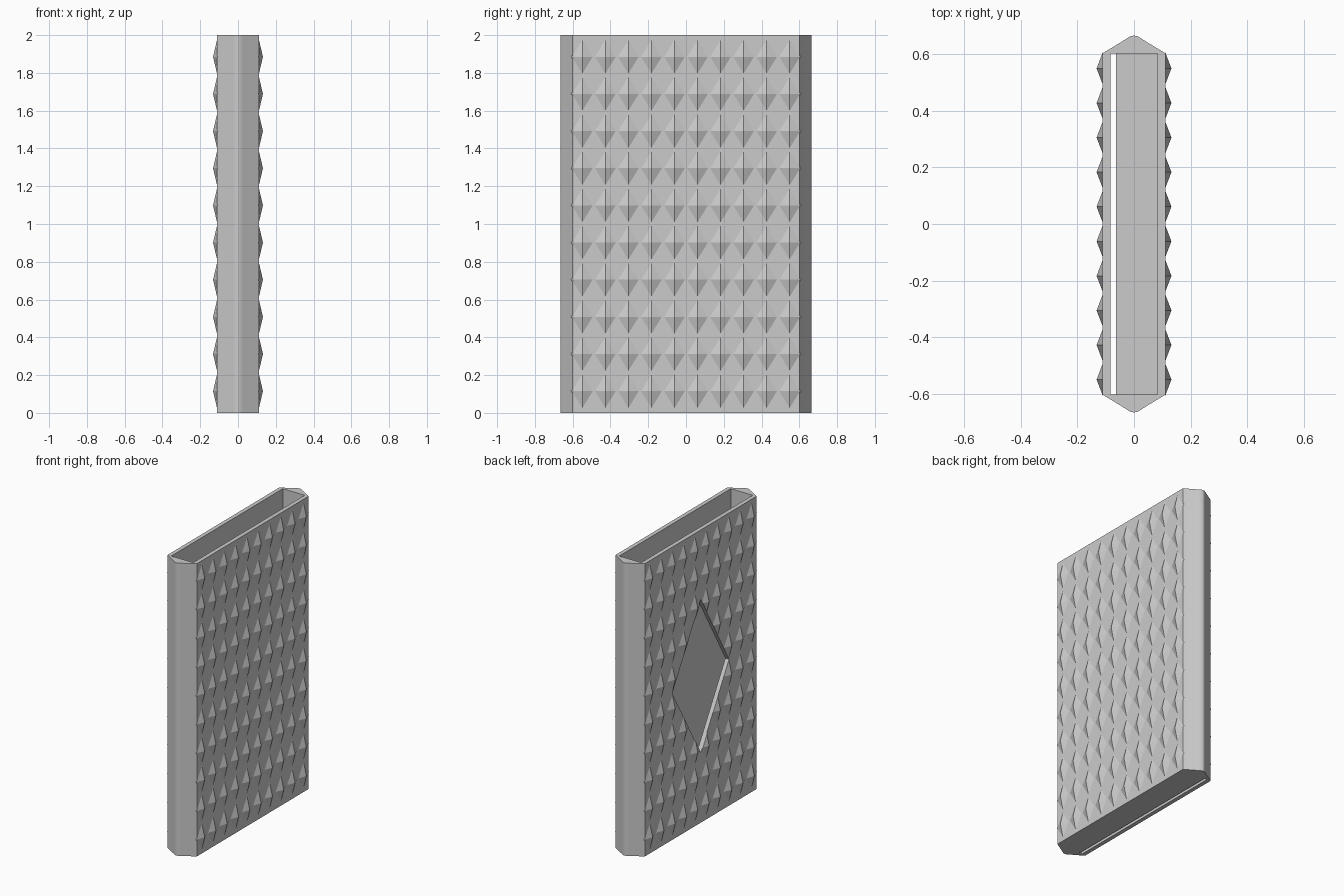
import bpy
import bmesh
from mathutils import Matrix

if "Cube" in bpy.data.objects:
    bpy.data.objects.remove(bpy.data.objects["Cube"])

WALL_X, END_Y, TIP_Y, HEIGHT = 0.111, 0.602, 0.665, 2.0
INNER_X, FLOOR = 0.083, 0.03

gray = bpy.data.materials.new("light_gray")
gray.diffuse_color = (0.6, 0.6, 0.6, 1)
gray.use_nodes = True
gray.node_tree.nodes["Principled BSDF"].inputs["Base Color"].default_value = gray.diffuse_color


def make_object(name, bm):
    bmesh.ops.recalc_face_normals(bm, faces=bm.faces)
    mesh = bpy.data.meshes.new(name)
    bm.to_mesh(mesh)
    bm.free()
    mesh.materials.append(gray)
    obj = bpy.data.objects.new(name, mesh)
    bpy.context.collection.objects.link(obj)
    return obj


def prism(name, points, direction):
    """Closed solid made by sweeping a flat outline along a direction."""
    bm = bmesh.new()
    face = bm.faces.new([bm.verts.new(p) for p in points])
    swept = bmesh.ops.extrude_face_region(bm, geom=[face], use_keep_orig=True)
    verts = [g for g in swept["geom"] if isinstance(g, bmesh.types.BMVert)]
    bmesh.ops.translate(bm, verts=verts, vec=direction)
    return make_object(name, bm)


def box(name, x0, x1, y, z0, z1):
    return prism(name, [(x0, -y, z0), (x1, -y, z0), (x1, y, z0), (x0, y, z0)],
                 (0, 0, z1 - z0))


def cut(target, cutter):
    mod = target.modifiers.new("cut", "BOOLEAN")
    mod.operation, mod.solver, mod.object = "DIFFERENCE", "EXACT", cutter
    bpy.context.view_layer.objects.active = target
    bpy.ops.object.modifier_apply(modifier=mod.name)


def studs(name, side):
    """Grid of shallow diamond-based pyramids on one broad face."""
    bm = bmesh.new()
    for col in range(10):
        for row in range(10):
            y, z = -0.549 + col * 0.122, 0.115 + row * 0.1967
            base = [bm.verts.new((side * 0.109, y + dy, z + dz))
                    for dy, dz in ((0.06, 0), (0, 0.098), (-0.06, 0), (0, -0.098))]
            peak = bm.verts.new((side * 0.132, y, z))
            bm.faces.new(base)
            for i in range(4):
                bm.faces.new((base[i], base[(i + 1) % 4], peak))
    return make_object(name, bm)


# Case body: long outline with blunt, slightly rounded pointed ends
end = [(WALL_X, END_Y), (0.026, 0.654), (0.014, 0.662), (0, TIP_Y),
       (-0.014, 0.662), (-0.026, 0.654), (-WALL_X, END_Y)]
outline = end + [(-x, -y) for x, y in end]
body = prism("case_body", [(x, y, 0) for x, y in outline], (0, 0, HEIGHT))

# Pocket open at the top, and push slot through the floor
pocket = box("pocket_cutter", -INNER_X, INNER_X, END_Y, FLOOR, HEIGHT + 0.2)
slot = box("slot_cutter", -INNER_X, -0.064, END_Y, -0.1, FLOOR + 0.1)
# Diamond window through the left wall
window = prism("window_cutter", [(-0.3, 0.306, 1), (-0.3, 0, 1.525),
                                 (-0.3, -0.306, 1), (-0.3, 0, 0.477)], (0.26, 0, 0))

right_studs = studs("right_studs", 1)
left_studs = studs("left_studs", -1)

for cutter in (pocket, slot, window):
    cut(body, cutter)
cut(left_studs, window)

for cutter in (pocket, slot, window):
    bpy.data.objects.remove(cutter)

# Smooth only the rounded end tips
bpy.ops.object.select_all(action="DESELECT")
body.select_set(True)
bpy.context.view_layer.objects.active = body
bpy.ops.object.shade_smooth_by_angle(angle=0.4)
